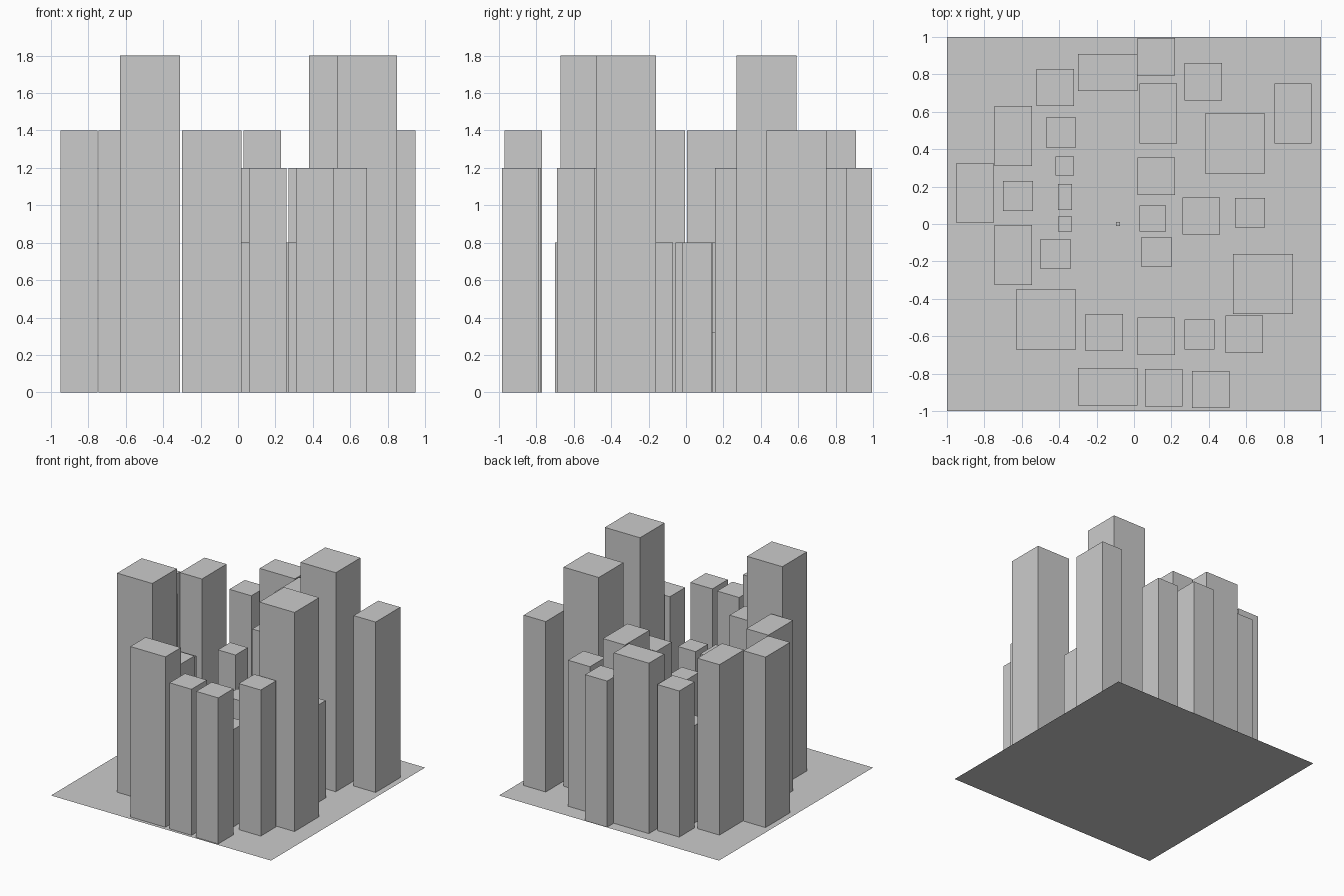
import bpy


def block(name, cx, cy, w, d, h):
    """Upright box standing on z = 0."""
    bpy.ops.mesh.primitive_cube_add(size=1, location=(cx, cy, h / 2))
    ob = bpy.context.object
    ob.name = name
    ob.scale = (w, d, h)
    bpy.ops.object.transform_apply(location=False, rotation=False, scale=True)
    return ob


# flat ground sheet
bpy.ops.mesh.primitive_plane_add(size=2, location=(0, 0, 0))
bpy.context.object.name = "ground_plate"

# (name, width, depth, height, centres): one row per building type
building_types = [
    ("tall_tower", 0.32, 0.32, 1.8,
     [(0.54, 0.43), (0.69, -0.32), (-0.47, -0.51)]),
    ("wide_block", 0.32, 0.20, 1.4,
     [(-0.14, 0.81), (-0.14, -0.87)]),
    ("deep_block", 0.20, 0.32, 1.4,
     [(0.13, 0.59), (0.85, 0.59), (-0.645, 0.47), (-0.85, 0.165), (-0.645, -0.165)]),
    ("square_tower", 0.20, 0.20, 1.2,
     [(0.12, 0.895), (-0.42, 0.73), (0.37, 0.76), (0.12, 0.255), (-0.16, -0.58),
      (0.59, -0.59), (0.16, -0.875), (0.41, -0.885)]),
    ("low_square_block", 0.20, 0.20, 0.8,
     [(0.36, 0.043), (0.12, -0.60)]),
    ("narrow_block", 0.16, 0.16, 0.8,
     [(-0.39, 0.49), (-0.62, 0.15), (0.62, 0.06), (-0.42, -0.16), (0.12, -0.15),
      (0.35, -0.59)]),
    ("slim_block", 0.14, 0.14, 0.8, [(0.10, 0.03)]),
    ("small_house", 0.10, 0.10, 0.32, [(-0.37, 0.31)]),
    ("small_long_house", 0.075, 0.14, 0.32, [(-0.37, 0.145)]),
    ("small_hut", 0.075, 0.08, 0.32, [(-0.37, 0.0)]),
    ("centre_post", 0.02, 0.02, 0.04, [(-0.085, 0.0)]),
]

for name, w, d, h, centres in building_types:
    for i, (x, y) in enumerate(centres, 1):
        block(f"{name}_{i}", x, y, w, d, h)
